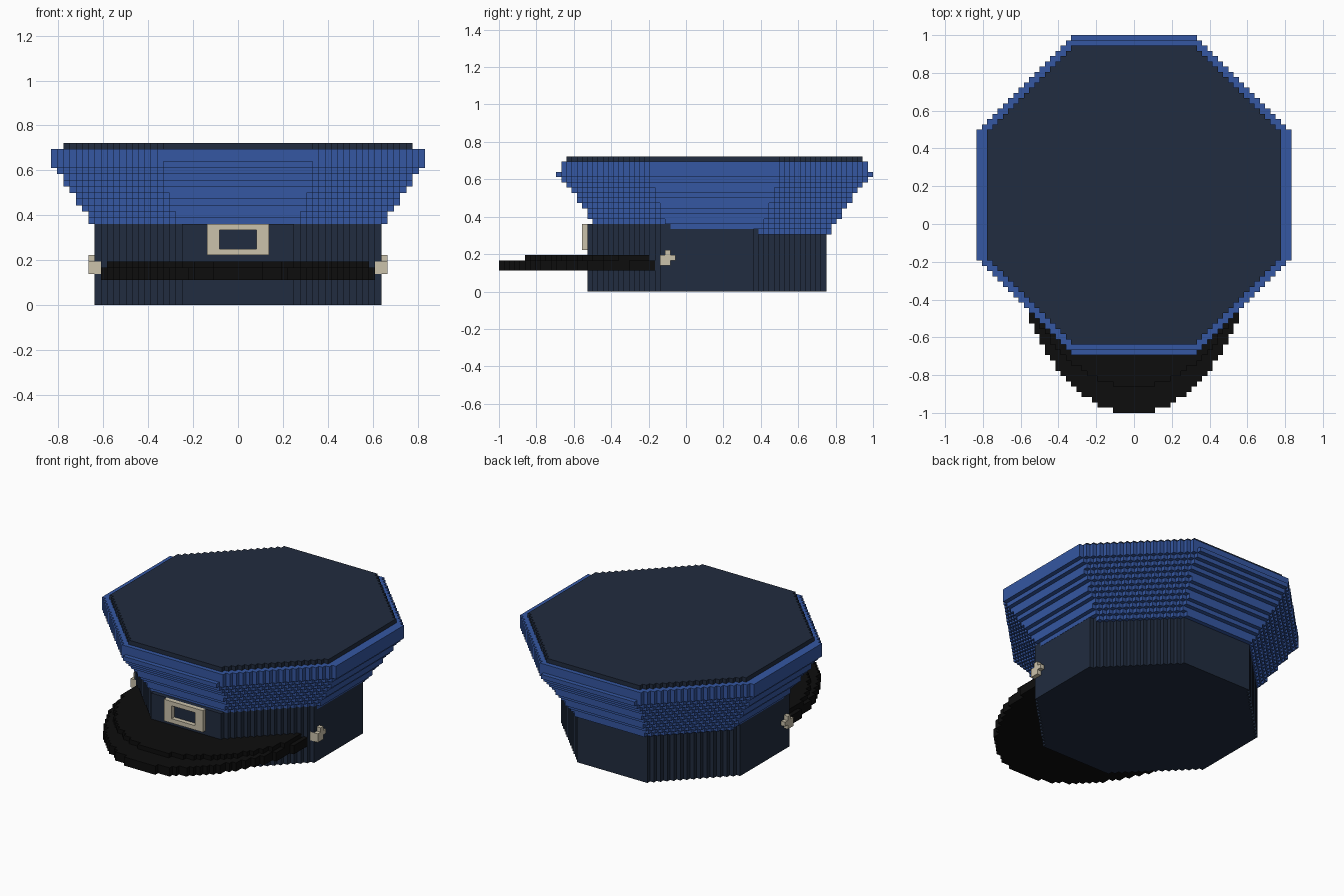
import bpy
import bmesh

cube = bpy.data.objects.get("Cube")
if cube:
    bpy.data.objects.remove(cube, do_unlink=True)

U = 2 / 72  # edge of one block


def material(name, color):
    m = bpy.data.materials.new(name)
    m.use_nodes = True
    m.diffuse_color = (*color, 1)
    m.node_tree.nodes["Principled BSDF"].inputs["Base Color"].default_value = (*color, 1)
    return m


NAVY = material("dark navy", (0.015, 0.025, 0.05))
BLUE = material("cloth blue", (0.035, 0.095, 0.36))
BLACK = material("visor black", (0.004, 0.004, 0.004))
CREAM = material("pale brass", (0.60, 0.54, 0.41))


def finish(name, bm, mat):
    bmesh.ops.scale(bm, vec=(U, U, U), verts=bm.verts)
    bmesh.ops.recalc_face_normals(bm, faces=bm.faces)
    mesh = bpy.data.meshes.new(name)
    bm.to_mesh(mesh)
    bm.free()
    mesh.materials.append(mat)
    obj = bpy.data.objects.new(name, mesh)
    bpy.context.collection.objects.link(obj)
    return obj


def add_slab(bm, rows, z0, z1):
    """Extrude a mirrored stepped outline; rows hold (y, half width)."""
    side = []
    for y, w in rows:
        if side and side[-1][0] == w:
            side[-1] = (w, y + 1)
        else:
            side += [(w, y), (w, y + 1)]
    outline = side + [(-w, y) for w, y in reversed(side)]
    face = bm.faces.new([bm.verts.new((x, y, z0)) for x, y in outline])
    top = bmesh.ops.extrude_face_region(bm, geom=[face], use_keep_orig=True)
    verts = [g for g in top["geom"] if isinstance(g, bmesh.types.BMVert)]
    bmesh.ops.translate(bm, vec=(0, 0, z1 - z0), verts=verts)


def octagon(hx, hy, flat, cy):
    """Rows of an octagon whose corners are cut in single-block steps."""
    start = int(cy - hy)
    return [(y, min(hx, hy + flat - abs(y + 0.5 - cy) - 0.5))
            for y in range(start, start + int(2 * hy))]


def half_oval(width, length, back):
    """Rows of a rounded visor reaching forward from its back edge."""
    return [(y, max(1, round(width * (1 - ((back - y - 0.5) / length) ** 1.8) ** 0.5)))
            for y in range(back - length, back)]


def add_box(bm, x0, x1, y0, y1, z0, z1):
    v = bmesh.ops.create_cube(bm, size=1)["verts"]
    bmesh.ops.scale(bm, vec=(x1 - x0, y1 - y0, z1 - z0), verts=v)
    bmesh.ops.translate(bm, vec=((x0 + x1) / 2, (y0 + y1) / 2, (z0 + z1) / 2), verts=v)


# Head band
bm = bmesh.new()
add_slab(bm, octagon(23, 23, 9, 4), 0, 13)
finish("head_band", bm, NAVY)

# Flared crown: half width, half depth and flat edge of each layer, from layer 11 up
LAYERS = [(22, 22.5, 9), (23.05, 22.5, 10), (24, 23.5, 10), (24, 24.5, 10),
          (25, 24.5, 11), (26, 25.5, 11), (26, 26.5, 11), (27, 26.5, 12),
          (28, 27.5, 12), (28, 28.5, 12), (29, 29.5, 12), (30, 30.5, 12),
          (30, 29.5, 13), (30, 29.5, 13)]
bm = bmesh.new()
for i, (hx, hy, flat) in enumerate(LAYERS):
    add_slab(bm, octagon(hx, hy, flat, 5.5), 11 + i, 12 + i)
finish("crown", bm, BLUE)

# Top panel
bm = bmesh.new()
add_slab(bm, octagon(28, 28.5, 12, 5.5), 25, 26)
finish("top_panel", bm, NAVY)

# Visor with a smaller raised layer
bm = bmesh.new()
add_slab(bm, half_oval(22, 30, -6), 4, 6)
add_slab(bm, half_oval(21.5, 25, -6), 6, 7)
finish("visor", bm, BLACK)

# Front buckle frame
bm = bmesh.new()
for s in (-1, 1):
    add_box(bm, s * 4 - 1, s * 4 + 1, -20, -19, 8, 13)
for z in (8, 12):
    add_box(bm, -3, 3, -20, -19, z, z + 1)
finish("front_buckle", bm, CREAM)

# Side clasps
for s, name in ((1, "left_clasp"), (-1, "right_clasp")):
    bm = bmesh.new()
    for y0, y1, z0, z1 in ((-5.05, -2, 6, 7), (-4, -3, 5, 8), (-5.05, -4, 5, 6)):
        add_box(bm, *sorted((s * 22, s * 24)), y0, y1, z0, z1)
    finish(name, bm, CREAM)
